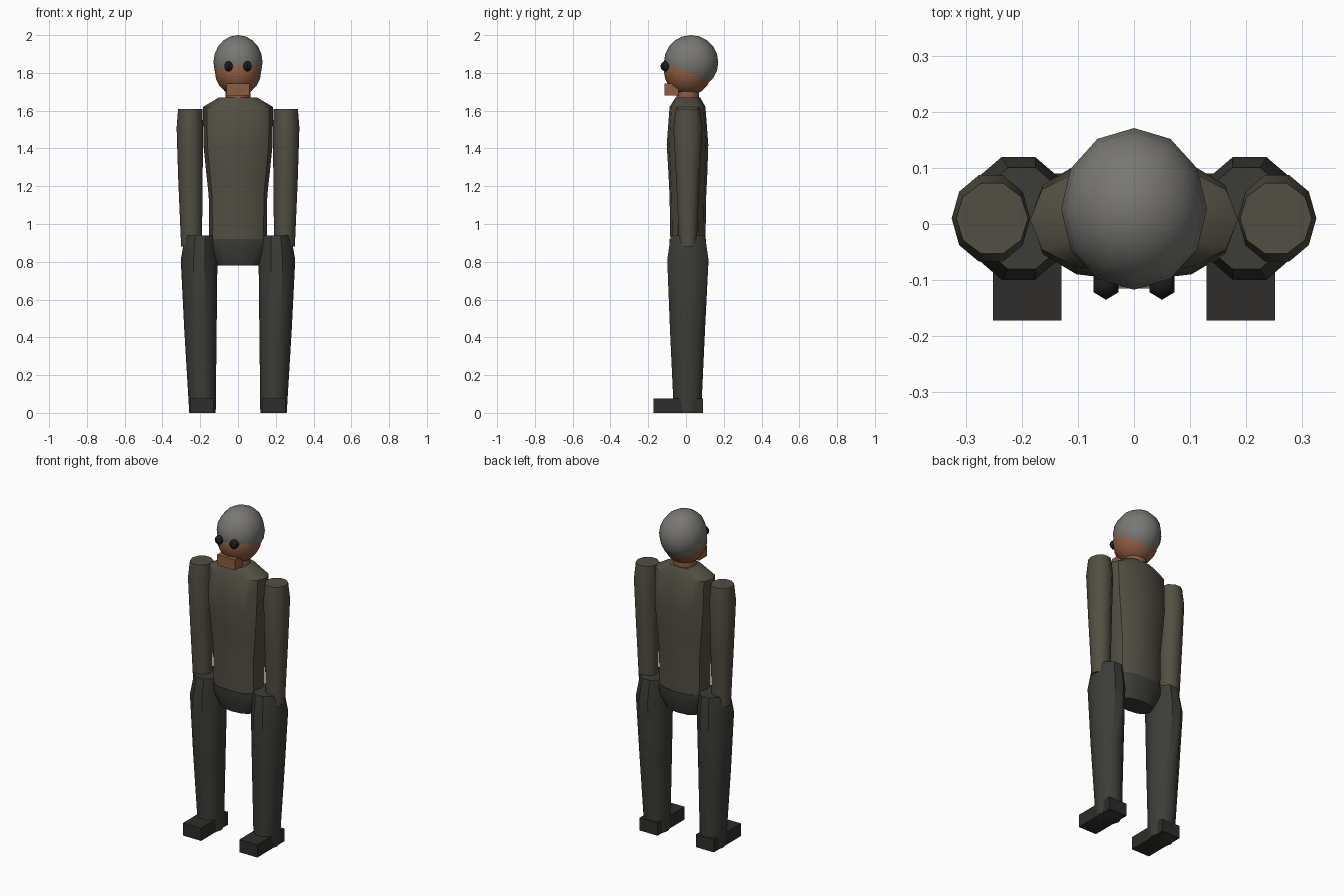
import bpy, bmesh
from math import cos, sin, pi, radians
from mathutils import Matrix, Vector

if "Cube" in bpy.data.objects:
    bpy.data.objects.remove(bpy.data.objects["Cube"])


def material(name, rgb):
    m = bpy.data.materials.new(name)
    m.diffuse_color = (*rgb, 1)
    m.use_nodes = True
    m.node_tree.nodes["Principled BSDF"].inputs["Base Color"].default_value = m.diffuse_color
    return m


COAT = material("coat", (0.085, 0.077, 0.056))
TROUSER = material("trouser", (0.046, 0.045, 0.039))
SHOE = material("shoe", (0.028, 0.026, 0.024))
SKIN = material("skin", (0.27, 0.11, 0.055))
HAIR = material("hair", (0.19, 0.185, 0.17))
BLACK = material("black", (0.012, 0.012, 0.012))


def finish(bm, name, mat, smooth=True):
    bmesh.ops.recalc_face_normals(bm, faces=bm.faces)
    me = bpy.data.meshes.new(name)
    bm.to_mesh(me)
    bm.free()
    me.materials.append(mat)
    ob = bpy.data.objects.new(name, me)
    bpy.context.collection.objects.link(ob)
    if smooth:
        bpy.ops.object.select_all(action='DESELECT')
        ob.select_set(True)
        bpy.context.view_layer.objects.active = ob
        bpy.ops.object.shade_smooth_by_angle(angle=radians(40))
    return ob


def loft(name, sections, sides, mat, power=2.0):
    """Closed tube through sections (z, centre x, centre y, radius x, radius y)."""
    def bulge(v):
        return (1 if v > 0 else -1) * abs(v) ** (2 / power)
    bm = bmesh.new()
    rings = []
    for z, cx, cy, rx, ry in sections:
        angles = [2 * pi * i / sides for i in range(sides)]
        rings.append([bm.verts.new((cx + rx * bulge(cos(a)), cy + ry * bulge(sin(a)), z))
                      for a in angles])
    for a, b in zip(rings, rings[1:]):
        for i in range(sides):
            j = (i + 1) % sides
            bm.faces.new((a[i], a[j], b[j], b[i]))
    bm.faces.new(rings[0])
    bm.faces.new(rings[-1])
    return finish(bm, name, mat)


def ball(name, centre, radii, mat, seg=12, rings=10):
    bm = bmesh.new()
    mtx = Matrix.Translation(centre) @ Matrix.Diagonal((*radii, 1))
    bmesh.ops.create_uvsphere(bm, u_segments=seg, v_segments=rings, radius=1, matrix=mtx)
    return finish(bm, name, mat)


def box(name, lo, hi, mat):
    lo, hi = Vector(lo), Vector(hi)
    bm = bmesh.new()
    mtx = Matrix.Translation((lo + hi) / 2) @ Matrix.Diagonal((*(hi - lo), 1))
    bmesh.ops.create_cube(bm, size=1, matrix=mtx)
    return finish(bm, name, mat, smooth=False)


# Torso and hips
loft("torso", [(0.91, 0, 0.01, 0.152, 0.093), (1.15, 0, 0.01, 0.155, 0.097),
               (1.27, 0, 0.01, 0.168, 0.103), (1.42, 0, 0.008, 0.183, 0.11),
               (1.62, 0, 0.008, 0.185, 0.095), (1.67, 0, 0.01, 0.10, 0.065)],
     12, COAT, 2.4)
loft("hips", [(0.78, 0, 0.01, 0.108, 0.065), (0.87, 0, 0.01, 0.158, 0.095),
              (0.92, 0, 0.01, 0.16, 0.097)], 12, TROUSER, 2.4)

# Neck, chin, face and hair cap
loft("neck", [(1.64, 0, 0.01, 0.065, 0.06), (1.74, 0, 0.01, 0.065, 0.06)], 12, SKIN)
box("chin", (-0.06, -0.115, 1.68), (0.06, -0.04, 1.745), SKIN)
ball("face", (0, 0.01, 1.81), (0.123, 0.127, 0.13), SKIN)
ball("hair", (0, 0.027, 1.856), (0.13, 0.144, 0.144), HAIR)

# Arms, legs, shoes and eyes on both sides
for side, s in (("left", 1), ("right", -1)):
    loft(f"{side}_arm", [(0.88, s * 0.246, 0.01, 0.055, 0.048), (1.25, s * 0.252, 0.01, 0.065, 0.066),
                         (1.51, s * 0.255, 0.01, 0.070, 0.081), (1.61, s * 0.253, 0.01, 0.064, 0.066)],
         10, COAT)
    loft(f"{side}_leg", [(0.0, s * 0.188, 0.008, 0.070, 0.076), (0.45, s * 0.199, 0.008, 0.086, 0.098),
                         (0.81, s * 0.206, 0.01, 0.097, 0.115), (0.94, s * 0.200, 0.01, 0.080, 0.095)],
         10, TROUSER)
    box(f"{side}_shoe", (s * 0.19 - 0.061, -0.172, 0), (s * 0.19 + 0.061, 0.09, 0.077), SHOE)
    ball(f"{side}_eye", (s * 0.05, -0.108, 1.835), (0.026, 0.027, 0.027), BLACK, 6, 8)
